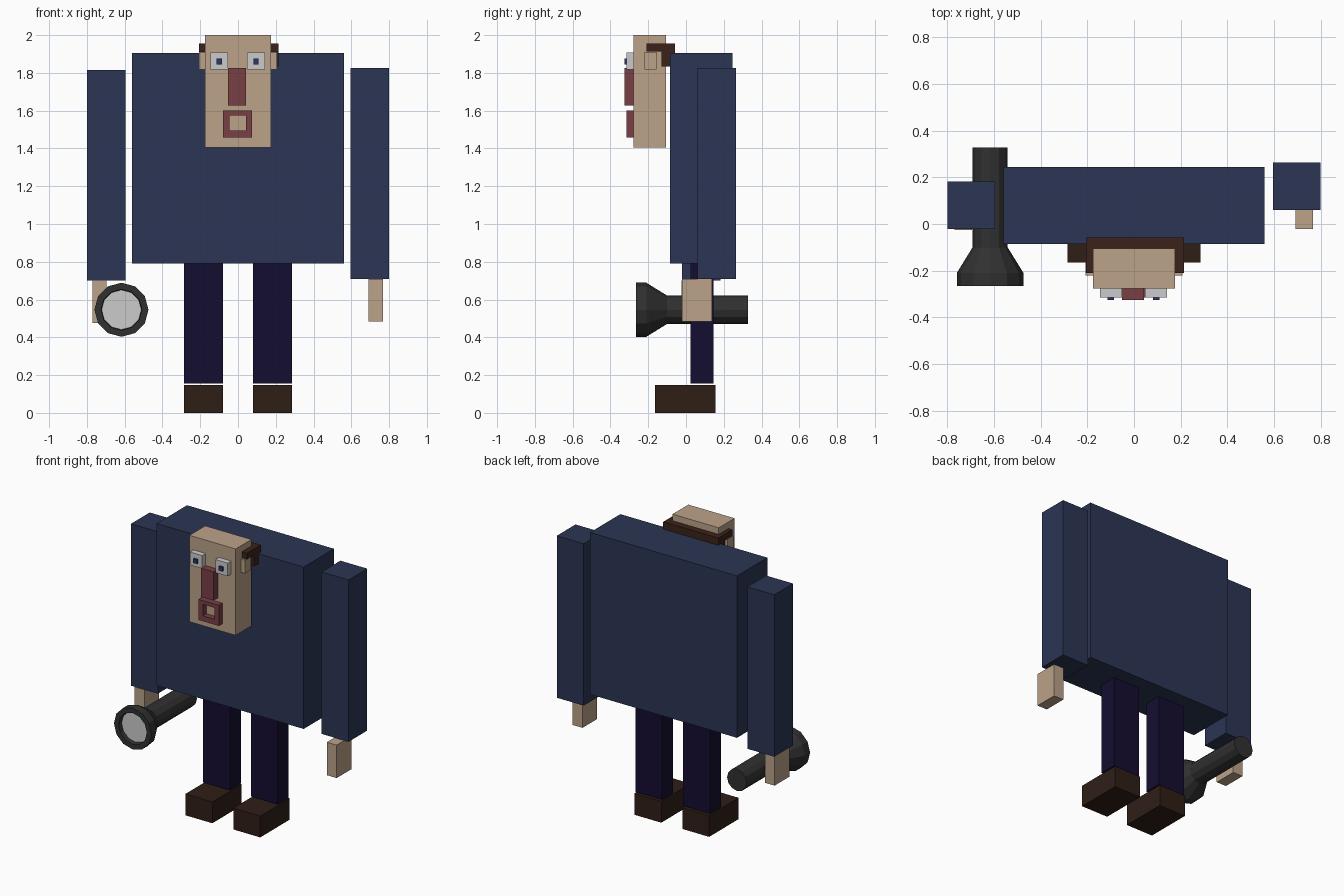
import bpy, bmesh, math

if "Cube" in bpy.data.objects:
    bpy.data.objects.remove(bpy.data.objects["Cube"])


def mat(name, r, g, b):
    m = bpy.data.materials.new(name)
    m.diffuse_color = (r, g, b, 1)
    m.use_nodes = True
    m.node_tree.nodes["Principled BSDF"].inputs["Base Color"].default_value = m.diffuse_color
    return m


NAVY = mat("navy_cloth", 0.025, 0.036, 0.088)
TROUSER = mat("dark_purple", 0.007, 0.004, 0.03)
SKIN = mat("skin", 0.50, 0.36, 0.25)
BROWN = mat("hair_brown", 0.045, 0.016, 0.010)
LEATHER = mat("shoe_brown", 0.028, 0.013, 0.008)
RED = mat("muted_red", 0.19, 0.05, 0.06)
WHITE = mat("eye_white", 0.55, 0.55, 0.55)
PUPIL = mat("pupil_blue", 0.03, 0.035, 0.14)
BLACK = mat("torch_black", 0.03, 0.03, 0.03)


def make(name, bm, *mats):
    bmesh.ops.recalc_face_normals(bm, faces=bm.faces)
    me = bpy.data.meshes.new(name)
    bm.to_mesh(me)
    bm.free()
    for m in mats:
        me.materials.append(m)
    ob = bpy.data.objects.new(name, me)
    bpy.context.collection.objects.link(ob)
    return ob


def add_box(bm, x, y, z):
    vs = bmesh.ops.create_cube(bm, size=1)["verts"]
    for v in vs:
        v.co = [a[0] if c < 0 else a[1] for a, c in zip((x, y, z), v.co)]


def box(name, m, *boxes):
    """One object from one or more (xrange, yrange, zrange) boxes."""
    bm = bmesh.new()
    for b in boxes:
        add_box(bm, *b)
    return make(name, bm, m)


# Torso
box("torso", NAVY, ((-0.56, 0.56), (-0.085, 0.245), (0.79, 1.905)))

# Arms and hands, the left one set further back
box("right_arm", NAVY, ((-0.80, -0.595), (-0.022, 0.182), (0.70, 1.815)))
box("left_arm", NAVY, ((0.595, 0.80), (0.06, 0.264), (0.71, 1.825)))
box("right_hand", SKIN, ((-0.77, -0.695), (-0.025, 0.135), (0.475, 0.70)))
box("left_hand", SKIN, ((0.692, 0.767), (-0.022, 0.138), (0.483, 0.71)))

# Legs, shoes, ears
for side, s in (("right", -1), ("left", 1)):
    def xr(a, b):
        return tuple(sorted((s * a, s * b)))
    box(side + "_leg", TROUSER, (xr(0.08, 0.285), (0.025, 0.145), (0.155, 0.79)))
    box(side + "_shoe", LEATHER, (xr(0.08, 0.285), (-0.165, 0.155), (0.0, 0.147)))
    box(side + "_ear", SKIN, (xr(0.175, 0.207), (-0.22, -0.155), (1.818, 1.91)))
    # Eyes
    ex = -0.002 + s * 0.097
    box(side + "_eye", WHITE, ((ex - 0.047, ex + 0.047), (-0.315, -0.275), (1.818, 1.908)))
    box(side + "_pupil", PUPIL, ((ex - 0.014, ex + 0.014), (-0.326, -0.31), (1.845, 1.875)))

# Head and jaw
box("head", SKIN, ((-0.176, 0.176), (-0.277, -0.105), (1.60, 2.0)))
box("jaw", SKIN, ((-0.176, 0.176), (-0.277, -0.105), (1.405, 1.60)))

# Hair band around the sides and back of the head
box("hair", BROWN,
    ((-0.206, 0.214), (-0.105, -0.058), (1.835, 1.955)),
    ((-0.206, -0.176), (-0.13, -0.105), (1.835, 1.955)),
    ((0.176, 0.214), (-0.13, -0.105), (1.835, 1.955)),
    ((-0.206, -0.176), (-0.21, -0.13), (1.912, 1.955)),
    ((0.176, 0.214), (-0.21, -0.13), (1.912, 1.955)))

# Nose and square open mouth
box("nose", RED, ((-0.052, 0.042), (-0.326, -0.275), (1.628, 1.825)))
my = (-0.316, -0.275)
box("mouth", RED,
    ((-0.08, 0.075), my, (1.574, 1.60)),
    ((-0.08, 0.075), my, (1.458, 1.495)),
    ((-0.08, -0.046), my, (1.495, 1.574)),
    ((0.042, 0.075), my, (1.495, 1.574)))

# Torch: twelve-sided profile swept round the y axis, with a recessed lens
N = 12
profile = [(0.105, -0.235), (0.108, -0.265), (0.143, -0.265), (0.143, -0.21),
           (0.075, -0.10), (0.075, 0.327)]
bm = bmesh.new()
rings = [[bm.verts.new((-0.617 + r * math.cos(2 * math.pi * i / N), y,
                        0.546 + r * math.sin(2 * math.pi * i / N)))
          for i in range(N)] for r, y in profile]
for a, b in zip(rings, rings[1:]):
    for i in range(N):
        j = (i + 1) % N
        bm.faces.new((a[i], a[j], b[j], b[i]))
bm.faces.new(rings[0]).material_index = 1
bm.faces.new(rings[-1])
make("torch", bm, BLACK, WHITE)
